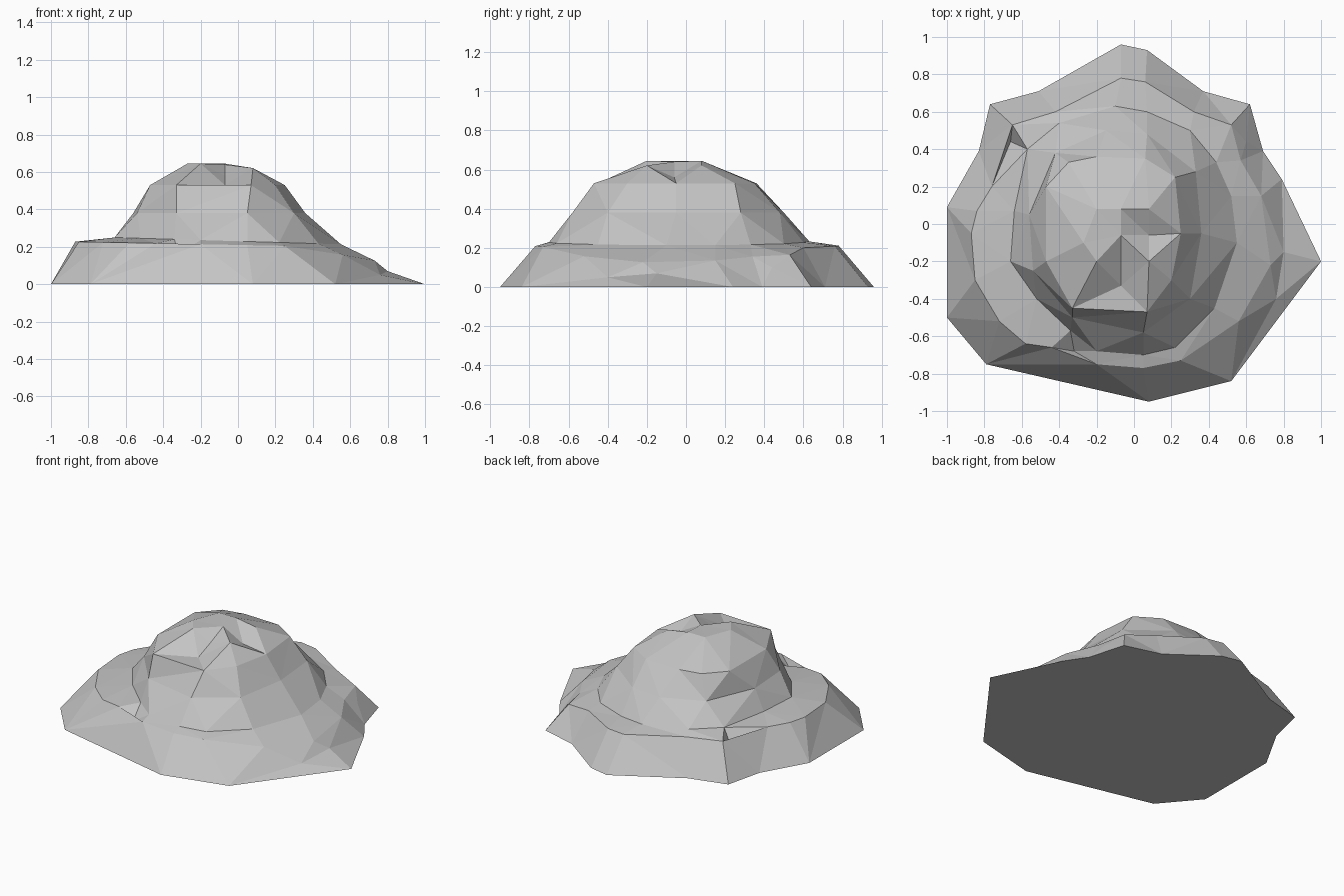
import bpy
import bmesh
from mathutils import Vector
from mathutils.geometry import delaunay_2d_cdt

default_cube = bpy.data.objects.get("Cube")
if default_cube:
    bpy.data.objects.remove(default_cube, do_unlink=True)


def make_material(name, colour):
    material = bpy.data.materials.new(name)
    material.use_nodes = True
    material.diffuse_color = colour
    shader = material.node_tree.nodes["Principled BSDF"]
    shader.inputs["Base Color"].default_value = colour
    shader.inputs["Roughness"].default_value = 0.9
    return material


# Height rules for the contours of the boulder
def ground_height(x, y):
    return 0.0


def ledge_height(x, y):
    return 0.21 - 0.02 * x - 0.16 * max(x - 0.3, 0)


def foot_height(x, y):
    return 0.23 - 0.03 * x


def flank_height(x, y):
    return 0.38


def shoulder_height(x, y):
    return 0.53


def crown_height(x, y):
    return 0.645 - 0.3 * max(x, 0)


# Footprint on the ground, anticlockwise from the right-hand spike
footprint = [
    (1, -.2), (.79, .24), (.69, .39), (.62, .64), (.37, .71),
    (.07, .93), (-.07, .96), (-.51, .71), (-.77, .64), (-.83, .39),
    (-1, .09), (-1, -.5), (-.79, -.75), (.08, -.95), (.52, -.84),
]

# Outer rim of the low ledge
ledge = [
    (.73, -.22), (.68, .15), (.57, .34), (.52, .53), (.32, .6),
    (.06, .76), (-.07, .78), (-.42, .6), (-.65, .53), (-.76, .2),
    (-.84, .07), (-.87, -.05), (-.85, -.3), (-.72, -.52), (-.58, -.64),
    (-.44, -.66), (-.2, -.75), (.05, -.77), (.25, -.73), (.56, -.52),
]

# Line where the dome rises out of the ledge
foot = [
    (.55, -.1), (.52, .15), (.44, .33), (.3, .5), (.07, .6),
    (-.1, .63), (-.4, .54), (-.57, .4), (-.64, .07), (-.66, -.2),
    (-.52, -.4), (-.34, -.57), (-.2, -.68), (.05, -.7), (.22, -.66),
    (.43, -.45),
]

# Steep side of the dome
flank = [
    (.36, -.05), (.33, .28), (.07, .48), (-.15, .5), (-.42, .38),
    (-.56, .05), (-.54, -.25), (-.33, -.5), (.05, -.58), (.3, -.4),
]

# Edge where the dome turns over to its top
shoulder = [
    (.25, -.05), (.22, .25), (.06, .35), (-.2, .36), (-.35, .33),
    (-.47, .2), (-.47, -.2), (-.33, -.45), (.07, -.47), (.2, -.3),
]

crown = [
    (.08, .08), (-.07, .08), (-.2, .08), (-.27, -.1), (-.2, -.2),
    (.08, -.2),
]

contours = [
    (footprint, ground_height),
    (ledge, ledge_height),
    (foot, foot_height),
    (flank, flank_height),
    (shoulder, shoulder_height),
    (crown, crown_height),
]

# Single chips and hollows broken out of the surface
chips = [
    Vector((-.07, -.06, .64)),
    Vector((.08, -.06, .56)),
    Vector((-.07, -.2, .58)),
    Vector((-.07, -.33, .53)),
    Vector((.6, .44, .1)),
    Vector((-.66, .44, .13)),
    Vector((-.32, -.68, .16)),
    Vector((.8, -.15, .07)),
    Vector((.76, -.4, .05)),
]


def trace_contours(contours):
    """Place every contour at its height and join its points in a loop."""
    points, links = [], []
    for outline, height in contours:
        start, count = len(points), len(outline)
        points += [Vector((x, y, height(x, y))) for x, y in outline]
        links += [(start + i, start + (i + 1) % count) for i in range(count)]
    return points, links


def build_boulder(name, material):
    points, links = trace_contours(contours)
    points += chips
    flat_points = [point.to_2d() for point in points]
    plan, _, triangles, sources, _, _ = delaunay_2d_cdt(
        flat_points, links, [], 1, 0.0001)

    # Lift the triangulated plan to the contour heights
    bm = bmesh.new()
    for place, source in zip(plan, sources):
        height = points[source[0]].z if source else ledge_height(*place)
        bm.verts.new((place.x, place.y, height))
    bm.verts.ensure_lookup_table()
    for triangle in triangles:
        bm.faces.new([bm.verts[i] for i in triangle])

    # Close the flat underside
    rim = [edge for edge in bm.edges if edge.is_boundary]
    bmesh.ops.holes_fill(bm, edges=rim, sides=0)
    bmesh.ops.recalc_face_normals(bm, faces=bm.faces)

    mesh = bpy.data.meshes.new(name)
    bm.to_mesh(mesh)
    bm.free()
    mesh.materials.append(material)
    boulder = bpy.data.objects.new(name, mesh)
    bpy.context.collection.objects.link(boulder)
    return boulder


stone = make_material("stone grey", (0.55, 0.55, 0.55, 1.0))
build_boulder("boulder", stone)
